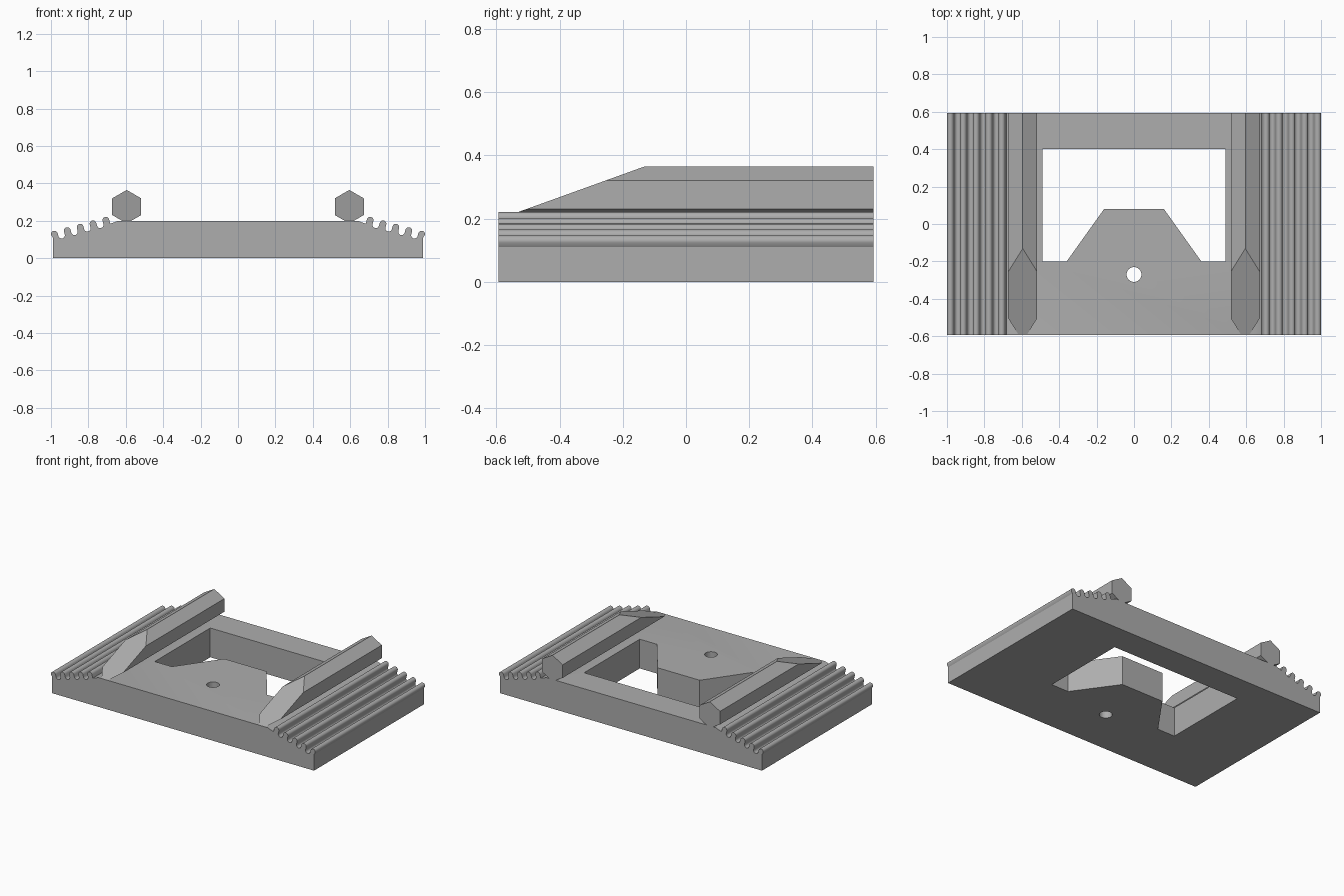
import bpy, bmesh, math
from mathutils import Vector

cube = bpy.data.objects.get("Cube")
if cube:
    bpy.data.objects.remove(cube, do_unlink=True)

grey = bpy.data.materials.new("plain grey")
grey.use_nodes = True
colour = (0.42, 0.42, 0.42, 1)
grey.diffuse_color = colour
grey.node_tree.nodes["Principled BSDF"].inputs["Base Color"].default_value = colour

HALF = 0.593  # half depth


def prism(name, points, offset):
    """Extrude a closed 3D outline by an offset vector."""
    bm = bmesh.new()
    face = bm.faces.new([bm.verts.new(p) for p in points])
    out = bmesh.ops.extrude_face_region(bm, geom=[face])
    bmesh.ops.translate(bm, vec=offset,
                        verts=[v for v in out["geom"] if isinstance(v, bmesh.types.BMVert)])
    bmesh.ops.recalc_face_normals(bm, faces=bm.faces)
    mesh = bpy.data.meshes.new(name)
    bm.to_mesh(mesh)
    bm.free()
    mesh.materials.append(grey)
    obj = bpy.data.objects.new(name, mesh)
    bpy.context.collection.objects.link(obj)
    return obj


def cut(obj, cutter):
    mod = obj.modifiers.new(cutter.name, "BOOLEAN")
    mod.operation = "DIFFERENCE"
    mod.solver = "EXACT"
    mod.object = cutter
    cutter.hide_render = True
    cutter.hide_set(True)


# Grip ridges: rounded tips and valleys stepping down the sloped shoulder
step = Vector((0.0688, -0.0185))
pitch = step.length
along = step.normalized()
normal = Vector((-along.y, along.x))
tip_r, count, seg = 0.018, 5, 8
valley_r = pitch / 2 - tip_r


def arc(centre, radius, side):
    return [centre - along * radius * math.cos(math.pi * i / seg)
            + normal * side * radius * math.sin(math.pi * i / seg) for i in range(seg + 1)]


first_tip = Vector((0.7065, 0.203))
shoulder = [Vector((0.64, 0.2)), first_tip - along * tip_r - normal * 0.024]
for k in range(count):
    tip = first_tip + step * k
    shoulder += arc(tip, tip_r, 1)
    if k < count - 1:
        shoulder += arc(tip + step / 2 - normal * 0.016, valley_r, -1)
shoulder += [Vector((0.99, 0.11)), Vector((0.99, 0))]

# Base plate with ridged shoulders
half = [(p.x, -HALF, p.y) for p in shoulder]
base = prism("base_plate", half + [(-x, y, z) for x, y, z in reversed(half)], (0, 2 * HALF, 0))

# Window with a tapered tongue, and a round screw hole
right = [(0.49, 0.4), (0.49, -0.2), (0.36, -0.2), (0.16, 0.08)]
window = right + [(-x, y) for x, y in reversed(right)]
hole = [(0.04 * math.cos(i * math.tau / 32), 0.04 * math.sin(i * math.tau / 32) - 0.27)
        for i in range(32)]
for name, outline in (("window_cutter", window), ("hole_cutter", hole)):
    cut(base, prism(name, [(x, y, -0.1) for x, y in outline], (0, 0, 0.5)))

# Hexagonal rails with sloped front ends
ramp = prism("ramp_cutter", [(-1, -0.7, 0.16), (-1, 0.146, 0.465), (-1, -0.7, 0.465)], (2, 0, 0))
for side, name in ((1, "left_rail"), (-1, "right_rail")):
    hexagon = [(side * 0.595 + 0.0895 * math.sin(i * math.tau / 6), -HALF,
                0.2755 + 0.0895 * math.cos(i * math.tau / 6)) for i in range(6)]
    cut(prism(name, hexagon, (0, 2 * HALF, 0)), ramp)

# Smooth the round ridges and hole, keep other edges sharp
bpy.ops.object.select_all(action="DESELECT")
base.select_set(True)
bpy.context.view_layer.objects.active = base
bpy.ops.object.shade_smooth_by_angle(angle=math.radians(30))
